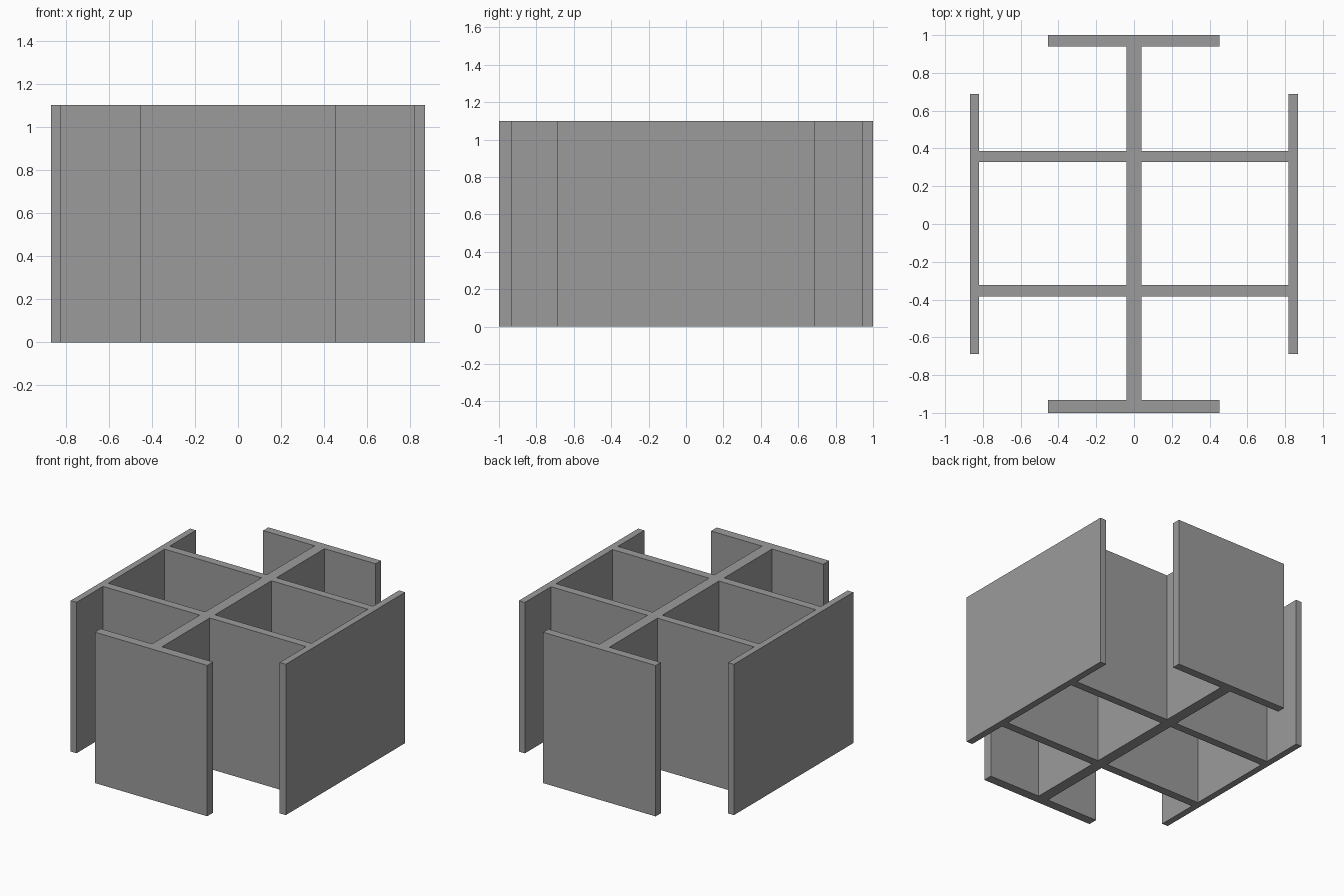
import bpy, bmesh

if "Cube" in bpy.data.objects:
    bpy.data.objects.remove(bpy.data.objects["Cube"])

HEIGHT = 1.10

# Plan rectangles of each plate: (x0, x1, y0, y1)
plates = {
    "spine_web": (-0.04, 0.04, -0.933, 0.94),
    "back_flange": (-0.455, 0.452, 0.94, 1.0),
    "front_flange": (-0.455, 0.452, -1.0, -0.933),
    "left_flange": (-0.868, -0.821, -0.688, 0.688),
    "right_flange": (0.818, 0.867, -0.688, 0.688),
    "back_cross_web": (-0.821, 0.818, 0.328, 0.387),
    "front_cross_web": (-0.821, 0.818, -0.383, -0.322),
}
rects = list(plates.values())
xs = sorted({v for r in rects for v in r[:2]})
ys = sorted({v for r in rects for v in r[2:]})

# Merge the plates into one cross-section on a shared grid
bm = bmesh.new()
for x0, x1 in zip(xs, xs[1:]):
    for y0, y1 in zip(ys, ys[1:]):
        cx, cy = (x0 + x1) / 2, (y0 + y1) / 2
        if any(r[0] < cx < r[1] and r[2] < cy < r[3] for r in rects):
            bm.faces.new([bm.verts.new((x, y, 0)) for x, y in
                          ((x0, y0), (x1, y0), (x1, y1), (x0, y1))])
bmesh.ops.remove_doubles(bm, verts=bm.verts[:], dist=1e-5)

# Extrude the section into a watertight steel column
ret = bmesh.ops.extrude_face_region(bm, geom=bm.faces[:], use_keep_orig=True)
top = [g for g in ret["geom"] if isinstance(g, bmesh.types.BMVert)]
bmesh.ops.translate(bm, verts=top, vec=(0, 0, HEIGHT))
bmesh.ops.recalc_face_normals(bm, faces=bm.faces[:])

mesh = bpy.data.meshes.new("cruciform_column")
bm.to_mesh(mesh)
bm.free()

# Dark steel grey
steel = bpy.data.materials.new("dark_steel")
steel.diffuse_color = (0.33, 0.33, 0.33, 1)
steel.use_nodes = True
steel.node_tree.nodes["Principled BSDF"].inputs["Base Color"].default_value = steel.diffuse_color
mesh.materials.append(steel)
bpy.context.collection.objects.link(bpy.data.objects.new("cruciform_column", mesh))
